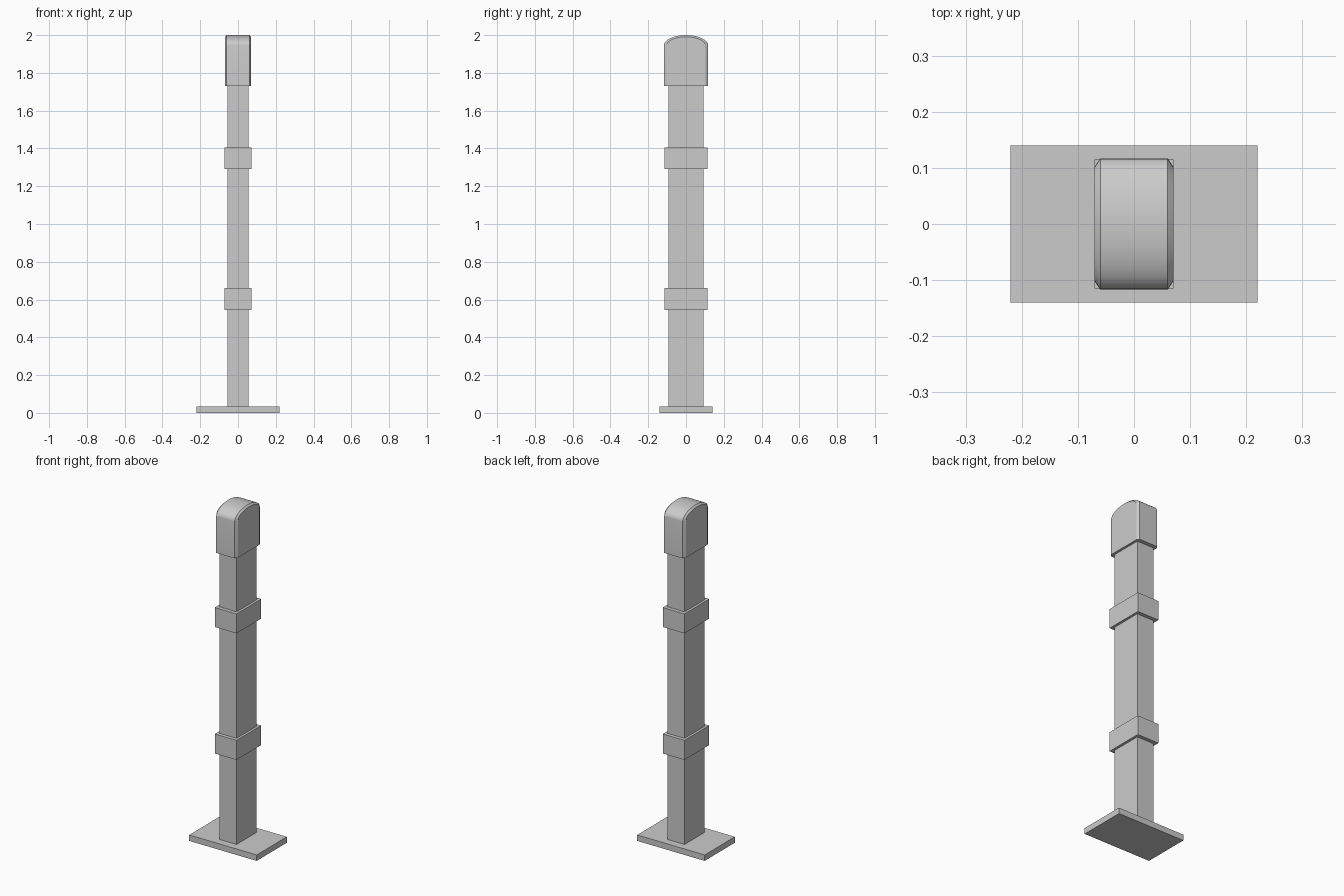
import bpy, bmesh, math

if "Cube" in bpy.data.objects:
    bpy.data.objects.remove(bpy.data.objects["Cube"])


def block(name, sx, sy, z0, z1):
    bm = bmesh.new()
    bmesh.ops.create_cube(bm, size=1)
    for v in bm.verts:
        v.co = (v.co.x * sx, v.co.y * sy, z1 if v.co.z > 0 else z0)
    return finish(name, bm)


def finish(name, bm):
    bmesh.ops.recalc_face_normals(bm, faces=bm.faces[:])
    mesh = bpy.data.meshes.new(name)
    bm.to_mesh(mesh)
    bm.free()
    ob = bpy.data.objects.new(name, mesh)
    bpy.context.collection.objects.link(ob)
    return ob


# Foot plate, shaft and the two collars
block("base_plate", 0.44, 0.28, 0, 0.035)
block("post", 0.112, 0.187, 0.035, 1.76)
for name, z0, z1 in (("lower_collar", 0.545, 0.66), ("upper_collar", 1.29, 1.405)):
    block(name, 0.141, 0.23, z0, z1)


# Domed cap: arched outline lofted across x, with chamfered side rims
def arch(inset):
    w, base, spring, rise, n = 0.117 - inset, 1.73, 1.945, 0.055, 20
    pts = [(w, base)]
    for i in range(n + 1):
        a = math.pi * i / n
        pts.append((w * math.cos(a), spring + (rise - inset * 0.6) * math.sin(a)))
    return pts + [(-w, base)]


bm = bmesh.new()
rings = [[bm.verts.new((x, y, z)) for y, z in arch(inset)]
         for x, inset in ((-0.07, 0.015), (-0.06, 0), (0.06, 0), (0.07, 0.015))]
for r, s in zip(rings, rings[1:]):
    for i in range(len(r)):
        j = (i + 1) % len(r)
        bm.faces.new((r[i], r[j], s[j], s[i]))
bm.faces.new(rings[0])
bm.faces.new(rings[-1])
cap = finish("domed_cap", bm)
bpy.context.view_layer.objects.active = cap
cap.select_set(True)
bpy.ops.object.shade_smooth_by_angle(angle=math.radians(28))
